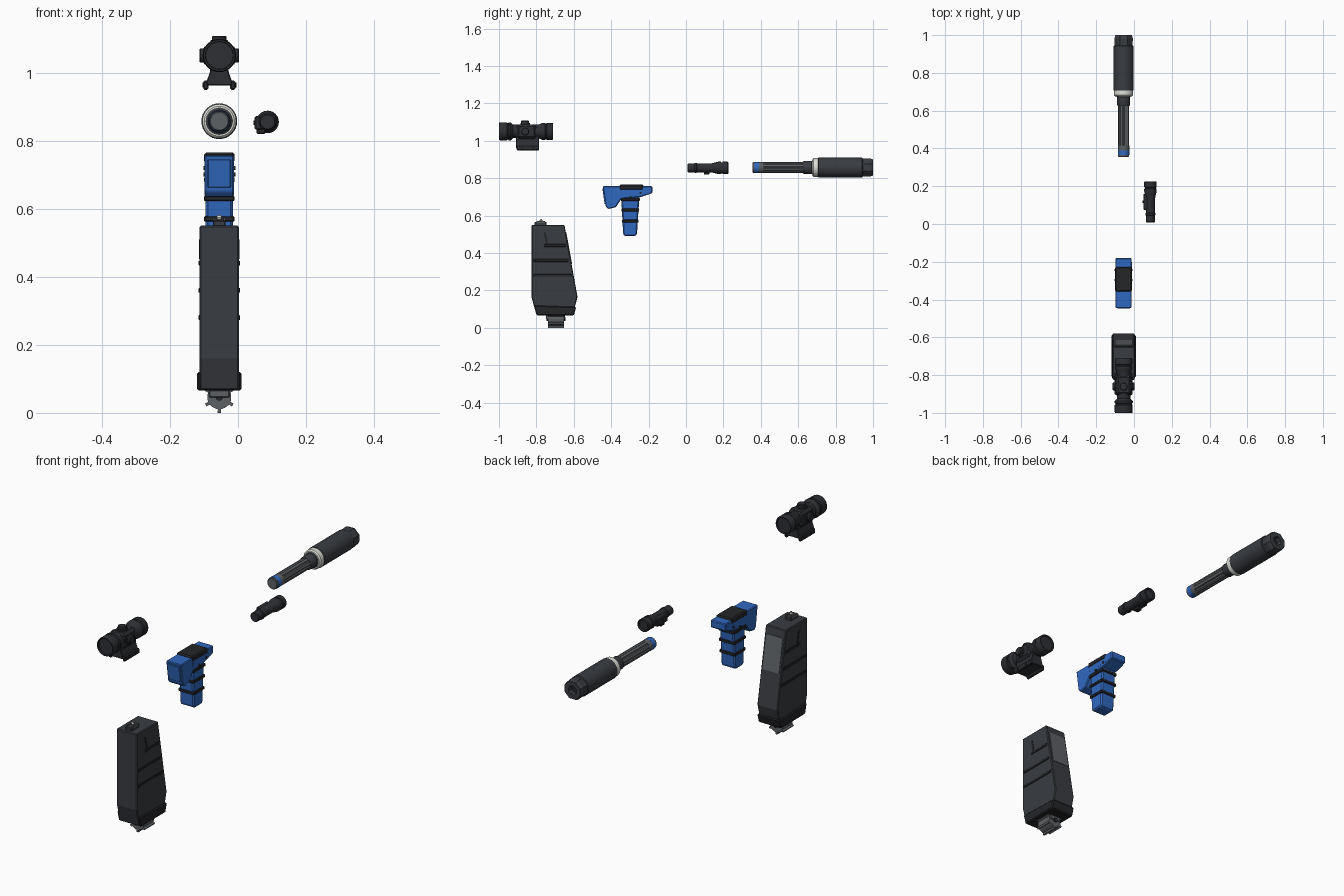
import bpy, bmesh, math
from mathutils import Vector

if "Cube" in bpy.data.objects:
    bpy.data.objects.remove(bpy.data.objects["Cube"])

CX = -0.055  # shared centre line of most parts


def material(name, r, g, b):
    m = bpy.data.materials.new(name)
    m.diffuse_color = (r, g, b, 1)
    m.use_nodes = True
    m.node_tree.nodes["Principled BSDF"].inputs["Base Color"].default_value = m.diffuse_color
    return m


DARK = material("charcoal", 0.04, 0.045, 0.053)
BLACK = material("black", 0.018, 0.019, 0.022)
SCOPE = material("scope_black", 0.026, 0.028, 0.033)
GREY = material("steel", 0.11, 0.12, 0.13)
BLUE = material("blue", 0.03, 0.14, 0.52)
WHITE = material("off_white", 0.75, 0.75, 0.7)


def finish(name, bm, mat, bevel=0, smooth=False):
    bmesh.ops.recalc_face_normals(bm, faces=bm.faces[:])
    me = bpy.data.meshes.new(name)
    bm.to_mesh(me)
    bm.free()
    me.materials.append(mat)
    if smooth:
        for p in me.polygons:
            p.use_smooth = True
        me.set_sharp_from_angle(angle=math.radians(32))
    ob = bpy.data.objects.new(name, me)
    bpy.context.collection.objects.link(ob)
    if bevel:
        mod = ob.modifiers.new("bevel", 'BEVEL')
        mod.width, mod.segments = bevel, 1
        mod.limit_method = 'ANGLE'
    return ob


def prism(name, pts, a, b, mat, axis='x', bevel=0):
    """Extrude a (y,z) profile along x, or an (x,z) profile along y."""
    bm = bmesh.new()
    place = (lambda p, t: (t, p[0], p[1])) if axis == 'x' else (lambda p, t: (p[0], t, p[1]))
    f = bm.faces.new([bm.verts.new(place(p, a)) for p in pts])
    new = bmesh.ops.extrude_face_region(bm, geom=[f])['geom']
    d = Vector(place((0, 0), b - a))
    bmesh.ops.translate(bm, vec=d, verts=[v for v in new if isinstance(v, bmesh.types.BMVert)])
    return finish(name, bm, mat, bevel)


def box(name, x, y, z, mat, bevel=0):
    return prism(name, [(y[0], z[0]), (y[1], z[0]), (y[1], z[1]), (y[0], z[1])], x[0], x[1], mat, 'x', bevel)


def lathe(name, prof, c, mat, n=32, axis='y', flute=1.0, smooth=True):
    """Revolve (distance, radius) pairs about an axis through c; flute pulls in every 4th point."""
    bm = bmesh.new()
    rings = []
    for t, r in prof:
        ring = []
        for k in range(n):
            a = 2 * math.pi * (k + (0.5 if n < 12 else 0)) / n
            rr = r * (flute if k % 4 == 0 else 1)
            u, v = rr * math.cos(a), rr * math.sin(a)
            off = {'x': (t, u, v), 'y': (u, t, v), 'z': (u, v, t)}[axis]
            ring.append(bm.verts.new(Vector(c) + Vector(off)))
        rings.append(ring)
    for r0, r1 in zip(rings, rings[1:]):
        for k in range(n):
            bm.faces.new((r0[k], r0[(k + 1) % n], r1[(k + 1) % n], r1[k]))
    bm.faces.new(rings[0])
    bm.faces.new(rings[-1])
    return finish(name, bm, mat, 0, smooth)


# --- Magazine ---
box_w = (CX - 0.058, CX + 0.058)
prism("magazine_body", [(-.825, .55), (-.65, .55), (-.58, .165), (-.605, .07), (-.80, .07), (-.825, .16)],
      *box_w, DARK, bevel=0.004)
slope = lambda z: -.65 + (.55 - z) / .385 * .07
prism("magazine_base_band", [(-.812, .12), (-.587, .112), (-.600, .066), (-.798, .066)],
      CX - .065, CX + .065, BLACK, bevel=0.005)
for s, side in ((-1, "left"), (1, "right")):
    for i, z in enumerate((.44, .36, .28)):
        y0 = -.76 if i == 0 else -.815
        prism(f"magazine_rib_{side}_{i}", [(y0, z - .007), (slope(z) - .012, z - .007),
              (slope(z) - .012, z + .007), (y0, z + .007)], CX + s * .055, CX + s * .0615, BLACK, bevel=.002)
    prism(f"magazine_slot_{side}", [(-.762, .51), (-.75, .51), (-.738, .452), (-.75, .452)],
          CX + s * .056, CX + s * .060, BLACK)
prism("magazine_back_panel", [(slope(.51) - .01, .51), (slope(.51) + .003, .51),
      (slope(.34) + .003, .34), (slope(.34) - .01, .34)], CX - .046, CX + .046, GREY)
box("magazine_feed_block", (CX - .018, CX + .018), (-.81, -.745), (.545, .566), DARK, .003)
for s in (-1, 1):
    box("feed_lip", (CX + s * .012, CX + s * .019), (-.80, -.755), (.56, .572), GREY)
lathe("feed_pellet", [(-.008, .001), (-.006, .005), (0, .008), (.006, .005), (.008, .001)],
      (CX, -.775, .574), WHITE, 16, 'z')

# --- Winding wheel under the magazine ---
wheel = []
for k in range(6):
    for da, r in ((-30, .035), (-18, .035), (-7, .036), (-6, .046), (6, .046), (7, .036), (18, .035)):
        a = math.radians(k * 60 + 30 + da)
        wheel.append((CX + r * math.cos(a), .046 + r * math.sin(a)))
prism("winding_wheel", wheel, -.737, -.653, GREY, 'y')
lathe("wheel_hub", [(-.745, .011), (-.645, .011)], (CX, 0, .047), BLACK, 16)
box("wheel_bracket", (CX - .03, CX + .03), (-.748, -.648), (.045, .068), GREY, .003)

# --- Foregrip ---
prism("grip_rail_and_stop", [(-.445, .757), (-.18, .757), (-.18, .72), (-.24, .70), (-.345, .69),
      (-.375, .645), (-.415, .635), (-.43, .65)], CX - .043, CX + .043, BLUE, bevel=.004)
prism("grip_front_panel", [(-.447, .745), (-.44, .745), (-.428, .662), (-.435, .662)],
      CX - .034, CX + .034, BLUE, bevel=.002)
prism("grip_stem", [(-.347, .71), (-.248, .71), (-.256, .60), (-.262, .50), (-.27, .49), (-.328, .49), (-.336, .50)],
      CX - .04, CX + .04, BLUE, bevel=.007)
for i, z in enumerate((.685, .63, .57)):
    k = (.71 - z) / .21
    box(f"grip_band_{i}", (CX - .045, CX + .045), (-.350 + .011 * k, -.245 - .014 * k),
        (z - .008, z + .008), BLACK, .003)
box("grip_top_pad", (CX - .045, CX + .045), (-.357, -.228), (.735, .765), BLACK, .006)
for s in (-1, 1):
    box("grip_side_cover", (CX + s * .03, CX + s * .0435), (-.35, -.2), (.715, .75), BLUE)
    for y, z in ((-.297, .70), (-.243, .72)):
        lathe("grip_pin", [(-.003, .006), (.003, .006)], (CX + s * .044, y, z), BLACK, 12, 'x')

# --- Scope ---
SZ = 1.05
lathe("scope_tube", [(-.992, .040), (-1, .041), (-1, .046), (-.992, .048), (-.958, .048), (-.955, .044), (-.95, .044),
      (-.947, .049), (-.938, .049), (-.925, .036), (-.79, .036), (-.776, .042), (-.768, .046), (-.755, .046),
      (-.752, .042), (-.747, .042), (-.744, .046), (-.716, .046), (-.71, .043), (-.71, .039), (-.718, .038)],
      (CX, 0, SZ), SCOPE)
box("scope_turret_block", (CX - .040, CX + .040), (-.905, -.80), (SZ - .04, SZ + .038), SCOPE, .012)
for axis, d, nm in (('x', 1, "right"), ('x', -1, "left"), ('z', 1, "top")):
    lathe("scope_knob_" + nm, [(d * .03, .026), (d * .044, .026), (d * .046, .021), (d * .055, .021), (d * .058, .018)],
          (CX, -.86, SZ), SCOPE, 24, axis)
prism("scope_mount", [(CX - .026, 1.03), (CX + .026, 1.03), (CX + .028, 1.0), (CX + .038, .972), (CX + .038, .962),
      (CX - .038, .962), (CX - .038, .972), (CX - .028, 1.0)], -.91, -.785, SCOPE, 'y', .003)
for s, side in ((-1, "left"), (1, "right")):
    box("mount_clamp_" + side, (CX + s * .032, CX + s * .047), (-.905, -.785), (.949, .976), SCOPE, .004)
    for y in (-.875, -.815):
        lathe("clamp_screw", [(-.004, .008), (.004, .008)], (CX + s * .046, y, .963), BLACK, 8, 'x')

# --- Barrel and muzzle tube ---
BZ = .857
C = (CX, 0, BZ)
lathe("barrel_end", [(.355, .026), (.358, .029), (.366, .029)], C, GREY)
lathe("barrel_blue_tip", [(.366, .0305), (.39, .0305)], C, BLUE)
lathe("barrel_fore", [(.39, .030), (.415, .030)], C, GREY)
lathe("barrel_fluted", [(.415, .030), (.64, .030)], C, GREY, 32, 'y', .86)
lathe("barrel_collar", [(.625, .031), (.63, .034), (.672, .034), (.676, .040), (.69, .040)], C, DARK)
lathe("muzzle_ring", [(.676, .044), (.682, .050), (.708, .050), (.712, .046)], C, WHITE)
lathe("muzzle_tube", [(.675, .036), (.69, .046), (.706, .049), (.708, .0525), (.712, .0525), (.942, .0525), (.945, .049)],
      C, DARK)
lathe("muzzle_cap", [(.94, .051), (.982, .053), (1.0, .047), (1.0, .024), (.975, .020)], C, DARK, 8, smooth=False)
lathe("muzzle_bore", [(.96, .018), (.978, .018)], C, BLACK, 24)

# --- Flashlight ---
FX, FZ = .087, .855
F = (FX, 0, FZ)
lathe("flashlight_body", [(.008, .016), (.008, .021), (.012, .024), (.045, .024), (.048, .027), (.056, .027),
      (.059, .024), (.135, .024), (.16, .030), (.172, .033), (.186, .033), (.188, .030), (.194, .030), (.196, .033),
      (.222, .033), (.226, .030), (.226, .027), (.218, .024)], F, SCOPE)
box("flashlight_mount", (.049, .08), (.075, .16), (.832, .872), SCOPE, .004)
box("flashlight_clamp", (.055, .08), (.095, .125), (.82, .84), BLACK, .002)
lathe("flashlight_mount_screw", [(-.003, .007), (.003, .007)], (.049, .118, .853), BLACK, 8, 'x')
